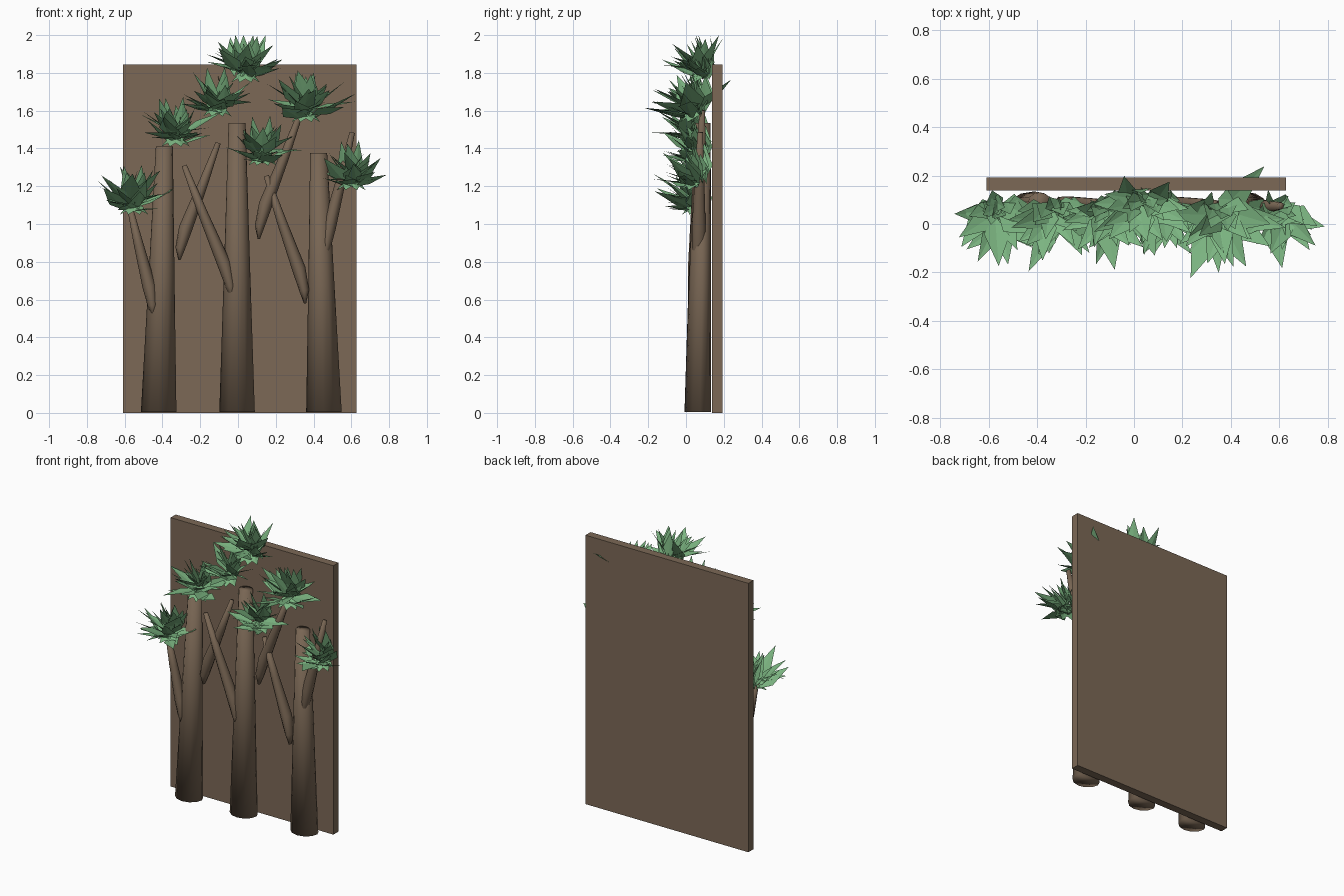
import bpy, bmesh, math, random
from mathutils import Vector

random.seed(5)
cube = bpy.data.objects.get("Cube")
if cube:
    bpy.data.objects.remove(cube, do_unlink=True)


def material(name, rgb):
    m = bpy.data.materials.new(name)
    m.use_nodes = True
    m.diffuse_color = (*rgb, 1)
    m.node_tree.nodes["Principled BSDF"].inputs["Base Color"].default_value = (*rgb, 1)
    return m


board_brown = material("board brown", (0.2, 0.14, 0.093))
bark_brown = material("bark brown", (0.19, 0.133, 0.088))
leaf_green = material("leaf green", (0.2, 0.46, 0.22))


def finish(bm, name, mat, smooth=False):
    mesh = bpy.data.meshes.new(name)
    bm.to_mesh(mesh)
    bm.free()
    if smooth:
        mesh.shade_smooth()
    mesh.materials.append(mat)
    bpy.context.collection.objects.link(bpy.data.objects.new(name, mesh))


def tube(name, path, radii, depths, back=1.0, level=False, sides=10):
    """Tapered limb along a path; back below 1 flattens the side near the board."""
    bm = bmesh.new()
    pts = [Vector(p) for p in path]
    rings = []
    for i, (p, r, d) in enumerate(zip(pts, radii, depths)):
        along = (pts[min(i + 1, len(pts) - 1)] - pts[max(i - 1, 0)]).normalized()
        across = Vector((1, 0, 0)) if level else Vector((along.z, 0, -along.x)).normalized()
        ring = []
        for k in range(sides):
            a = math.tau * k / sides
            y = d * math.sin(a) * (back if math.sin(a) > 0 else 1)
            ring.append(bm.verts.new(p + across * r * math.cos(a) + Vector((0, y, 0))))
        rings.append(ring)
    for lo, hi in zip(rings, rings[1:]):
        for k in range(sides):
            n = (k + 1) % sides
            bm.faces.new((lo[k], lo[n], hi[n], hi[k]))
    bm.faces.new(rings[0][::-1])
    bm.faces.new(rings[-1])
    finish(bm, name, bark_brown, True)


# Backing board
bm = bmesh.new()
bmesh.ops.create_cube(bm, size=1)
for v in bm.verts:
    v.co = Vector((0.01 + v.co.x * 1.235, 0.165 + v.co.y * 0.055, 0.922 + v.co.z * 1.844))
finish(bm, "backing_board", board_brown)

# Trunks, leaning back along the board: base x, top x, height
trunks = [(-0.42, -0.39, 1.41), (-0.005, -0.005, 1.535), (0.455, 0.427, 1.375)]
for i, (x0, x1, h) in enumerate(trunks):
    path = [(x0 + (x1 - x0) * t, 0.075 + 0.02 * t, 0.005 + (h - 0.005) * t)
            for t in (0, 0.5, 1)]
    tube(f"trunk_{i + 1}", path, (0.094, 0.069, 0.045), (0.083, 0.069, 0.05), 0.7, True, 12)

# Branches: start x, z; end x, z; depth position
branches = [
    (-0.45, 0.51, -0.575, 1.10, 0.045),
    (-0.31, 0.81, -0.105, 1.43, 0.075),
    (-0.035, 0.60, -0.285, 1.31, 0.045),
    (0.11, 0.92, 0.335, 1.60, 0.075),
    (0.355, 0.58, 0.15, 1.255, 0.06),
    (0.46, 0.80, 0.605, 1.485, 0.065),
]
for i, (x0, z0, x1, z1, y) in enumerate(branches):
    # The foot rises almost straight before leaning outward
    bend = ((0, 0), (0.02, 0.1), (0.16, 0.27), (0.6, 0.64), (1, 1))
    path = [(x0 + (x1 - x0) * a, y + 0.01 * b, z0 + (z1 - z0) * b) for a, b in bend]
    tube(f"branch_{i + 1}", path, (0.006, 0.026, 0.036, 0.026, 0.014),
         (0.015, 0.036, 0.038, 0.027, 0.015))


def leaf(bm, root, yaw, pitch, length, width, roll=0):
    """Pointed blade with a slight fold along its midrib."""
    yaw, pitch, roll = math.radians(yaw), math.radians(pitch), math.radians(roll)
    out = Vector((math.cos(yaw) * math.cos(pitch), math.sin(yaw) * math.cos(pitch),
                  math.sin(pitch)))
    level = Vector((-math.sin(yaw), math.cos(yaw), 0))
    side = level * math.cos(roll) + out.cross(level) * math.sin(roll)
    up = out.cross(side)
    mid = root + out * length * 0.4
    tip = root + out * length
    tip.z = min(tip.z, 2.0)
    a = bm.verts.new(root)
    b = bm.verts.new(mid - side * width / 2 + up * 0.006)
    c = bm.verts.new(tip)
    d = bm.verts.new(mid + side * width / 2 + up * 0.006)
    bm.faces.new((a, b, c))
    bm.faces.new((a, c, d))


# Leaf tufts: centre x, depth, bottom z, reach
tufts = [(-0.55, 0.065, 1.05, 1.0), (-0.33, 0.06, 1.41, 1.05), (-0.11, 0.065, 1.57, 0.95),
         (0.04, 0.09, 1.75, 1.0), (0.13, 0.06, 1.31, 0.95), (0.36, 0.055, 1.54, 1.1),
         (0.6, 0.06, 1.18, 0.92)]
# Tiers fan forward and up: leaf count, pitch in degrees, length, depth shift
tiers = [(8, 14, 0.22, -0.02), (9, 34, 0.23, -0.01), (7, 56, 0.22, 0.015), (4, 76, 0.20, 0.035)]
for i, (x, y, z, reach) in enumerate(tufts):
    bm = bmesh.new()
    for count, pitch, length, shift in tiers:
        for k in range(count):
            yaw = -190 + 200 * (k + random.uniform(0, 1)) / count
            size = length * reach * random.uniform(0.75, 1.12)
            root = Vector((x + random.uniform(-0.035, 0.035),
                           y + shift + random.uniform(-0.02, 0.02),
                           z + random.uniform(0.01, 0.07)))
            leaf(bm, root, yaw, pitch + random.uniform(-12, 12), size,
                 size * random.uniform(0.36, 0.5), random.uniform(-25, 25))
    # Short drooping leaves under the front of the tuft, undersides turned out
    for yaw in range(25, 160, 43):
        leaf(bm, Vector((x, y - 0.01, z + 0.07)), yaw, -140, 0.11, 0.09)
    # Broad upright leaves at the back, turned toward the board
    for lean in (-24, 20):
        leaf(bm, Vector((x + lean * 0.001, y + 0.03, z + 0.03)), -90 + lean, 96 - abs(lean),
             0.24, 0.085)
    finish(bm, f"leaf_tuft_{i + 1}", leaf_green)

# Stray leaves poking through or over the board
bm = bmesh.new()
leaf(bm, Vector((0.36, 0.06, 1.6)), 45, 33, 0.3, 0.1)
leaf(bm, Vector((-0.02, 0.08, 1.78)), 100, 60, 0.24, 0.09)
leaf(bm, Vector((0.08, 0.08, 1.8)), 55, 60, 0.23, 0.09)
finish(bm, "stray_leaves", leaf_green)
